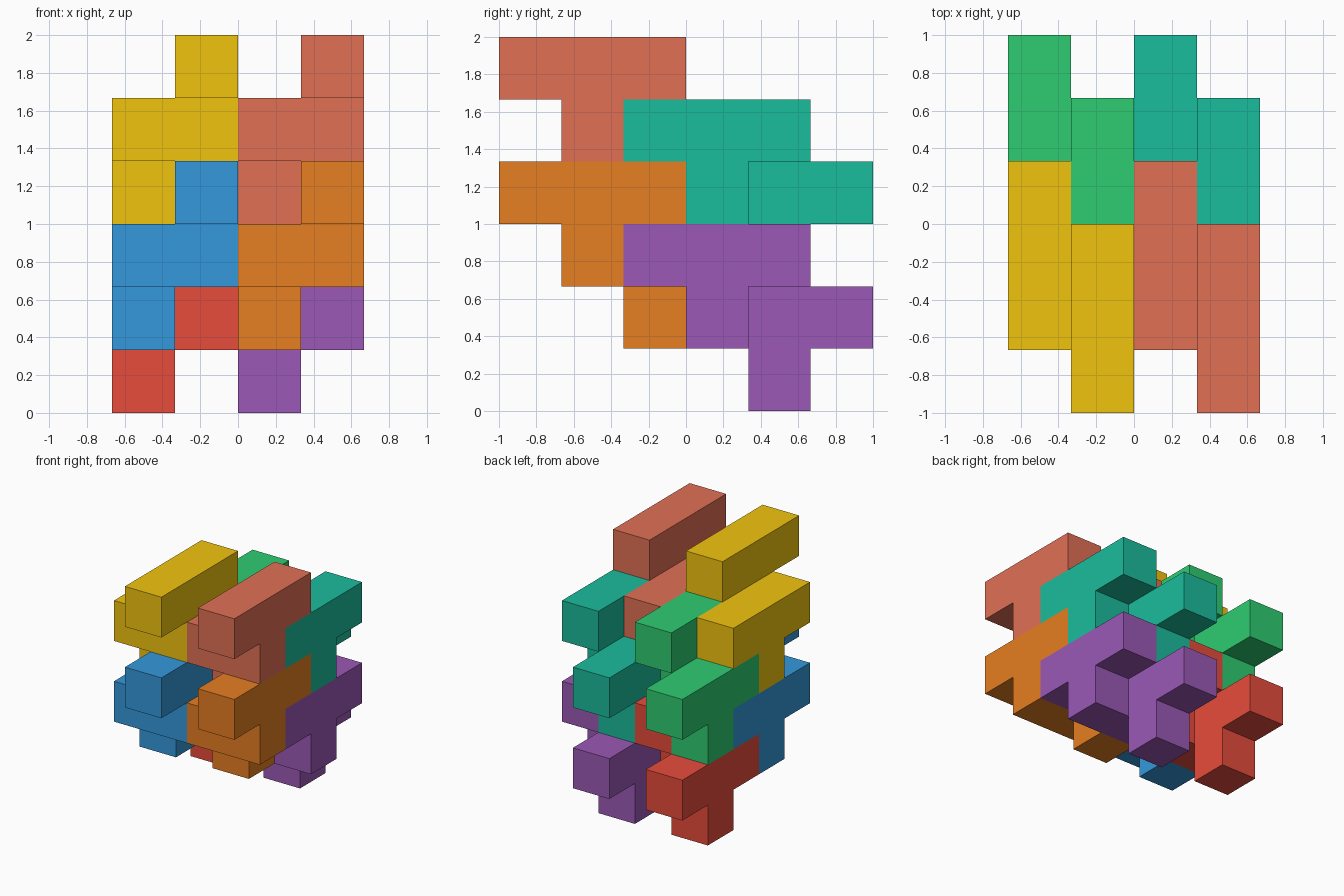
import bpy, bmesh, math
from mathutils import Vector

if "Cube" in bpy.data.objects:
    bpy.data.objects.remove(bpy.data.objects["Cube"])

U = 1 / 3                       # edge of one cube cell
ORIGIN = Vector((-2 * U, -1.0, 0))

# One block: a T of four cells, plus a copy shifted one cell left, back and down
TEE = [(1, 0, 2), (1, 1, 2), (1, 2, 2), (1, 1, 1)]
BLOCK = [*TEE, *[(x - 1, y + 1, z - 1) for x, y, z in TEE]]


def linear(hex_code):
    """sRGB hex to linear RGBA."""
    vals = [int(hex_code[i:i + 2], 16) / 255 for i in (0, 2, 4)]
    return [v / 12.92 if v < 0.04045 else ((v + 0.055) / 1.055) ** 2.4 for v in vals] + [1]


def add_block(name, shift, colour):
    cells = {tuple(a + b for a, b in zip(c, shift)) for c in BLOCK}
    bm = bmesh.new()
    verts = {}

    def vert(p):
        if p not in verts:
            verts[p] = bm.verts.new(ORIGIN + Vector(p) * U)
        return verts[p]

    # Outer skin only: a face wherever a cell has no neighbour in its block
    for cell in sorted(cells):
        for axis in range(3):
            for side in (0, 1):
                near = list(cell)
                near[axis] += 2 * side - 1
                if tuple(near) in cells:
                    continue
                corners = []
                for du, dv in ((0, 0), (1, 0), (1, 1), (0, 1)):
                    p = list(cell)
                    p[axis] += side
                    p[(axis + 1) % 3] += du
                    p[(axis + 2) % 3] += dv
                    corners.append(vert(tuple(p)))
                bm.faces.new(corners if side else corners[::-1])

    # Join coplanar squares into clean flat faces
    bmesh.ops.dissolve_limit(bm, angle_limit=math.radians(1),
                             verts=bm.verts[:], edges=bm.edges[:])
    mesh = bpy.data.meshes.new(name)
    bm.to_mesh(mesh)
    bm.free()
    mat = bpy.data.materials.new(name + "_colour")
    mat.diffuse_color = linear(colour)
    mat.use_nodes = True
    mat.node_tree.nodes["Principled BSDF"].inputs["Base Color"].default_value = mat.diffuse_color
    mesh.materials.append(mat)
    bpy.context.collection.objects.link(bpy.data.objects.new(name, mesh))


# Eight identical blocks: left/right, lower/upper, front/back
COLOURS = {
    (0, 0, 1): ("blue", "3498db"), (0, 2, 0): ("red", "e74c3c"),
    (0, 0, 3): ("yellow", "f1c40f"), (0, 2, 2): ("green", "2ecc71"),
    (2, 0, 1): ("orange", "e67e22"), (2, 2, 0): ("purple", "9b59b6"),
    (2, 0, 3): ("salmon", "e17055"), (2, 2, 2): ("teal", "1abc9c"),
}
for shift, (label, colour) in COLOURS.items():
    add_block(label + "_block", shift, colour)
